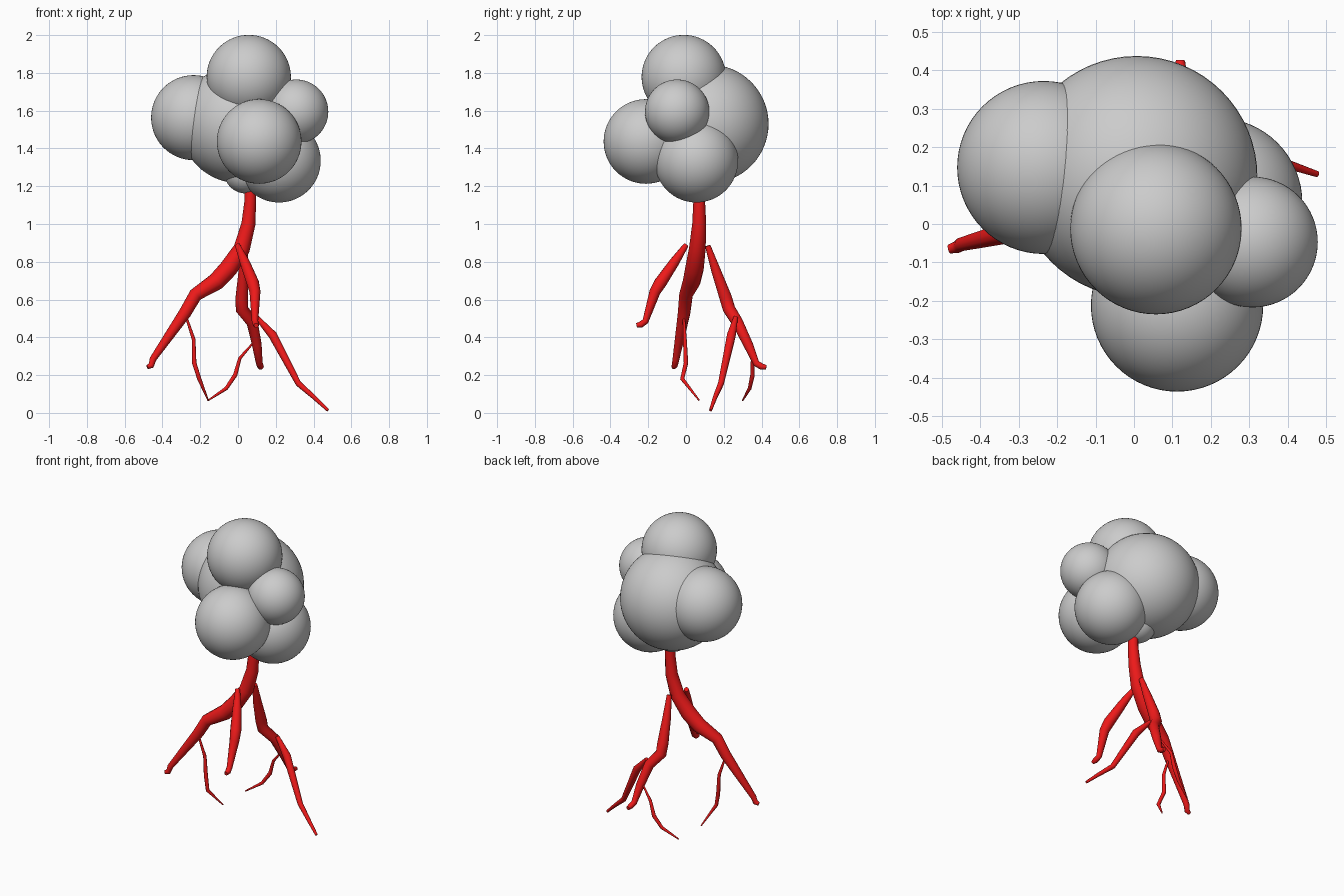
import bpy

red = bpy.data.materials.new("red")
red.diffuse_color = (0.85, 0.01, 0.01, 1)


def ball(name, loc, r):
    bpy.ops.mesh.primitive_uv_sphere_add(segments=64, ring_count=32, radius=r, location=loc)
    ob = bpy.context.object
    ob.name = name
    bpy.ops.object.shade_smooth()


def limb(name, pts):
    """Tapered tube through (x, y, z, radius) points."""
    cu = bpy.data.curves.new(name, 'CURVE')
    cu.dimensions = '3D'
    cu.bevel_depth = 1.0
    cu.bevel_resolution = 4
    cu.use_fill_caps = True
    sp = cu.splines.new('POLY')
    sp.points.add(len(pts) - 1)
    for p, (x, y, z, r) in zip(sp.points, pts):
        p.co = (x, y, z, 1)
        p.radius = r
    ob = bpy.data.objects.new(name, cu)
    bpy.context.collection.objects.link(ob)
    bpy.ops.object.select_all(action='DESELECT')
    bpy.context.view_layer.objects.active = ob
    ob.select_set(True)
    bpy.ops.object.convert(target='MESH')
    ob = bpy.context.object
    ob.name = name
    ob.data.materials.clear()
    ob.data.materials.append(red)
    bpy.ops.object.shade_smooth_by_angle(angle=0.9)


# cloud-like crown
ball("crown_core", (0.007, 0.123, 1.53), 0.314)
ball("crown_top", (0.057, -0.012, 1.778), 0.223)
ball("crown_left", (-0.235, 0.147, 1.563), 0.225)
ball("crown_front", (0.112, -0.212, 1.437), 0.224)
ball("crown_right_small", (0.308, -0.047, 1.595), 0.17)
ball("crown_right_low", (0.217, 0.055, 1.335), 0.221)
ball("crown_underside", (0.04, 0.08, 1.275), 0.113)

# trunk bending into the left limb
limb("trunk", [
    (0.065, 0.07, 1.3, 0.028), (0.065, 0.07, 1.12, 0.031), (0.055, 0.07, 1.0, 0.037),
    (0.02, 0.06, 0.87, 0.044), (-0.05, 0.045, 0.765, 0.049), (-0.115, 0.03, 0.695, 0.047),
    (-0.225, 0.0, 0.625, 0.036), (-0.28, -0.01, 0.53, 0.033), (-0.45, -0.053, 0.285, 0.018),
    (-0.46, -0.06, 0.25, 0.016), (-0.48, -0.065, 0.243, 0.012)])

# main limbs
limb("front_limb", [
    (-0.003, 0.0, 0.888, 0.014), (0.035, -0.06, 0.80, 0.026), (0.078, -0.135, 0.69, 0.033),
    (0.09, -0.165, 0.64, 0.029), (0.09, -0.215, 0.485, 0.017), (0.096, -0.24, 0.467, 0.017),
    (0.096, -0.262, 0.463, 0.012)])
limb("back_limb", [
    (0.04, 0.115, 0.885, 0.015), (0.028, 0.16, 0.75, 0.026), (0.02, 0.21, 0.61, 0.034),
    (0.02, 0.228, 0.55, 0.034), (0.075, 0.272, 0.48, 0.031), (0.1, 0.33, 0.36, 0.026),
    (0.113, 0.372, 0.262, 0.018), (0.12, 0.4, 0.245, 0.017), (0.121, 0.425, 0.241, 0.012)])

# side branch off the back limb
limb("right_branch", [
    (0.1, 0.263, 0.505, 0.012), (0.185, 0.24, 0.41, 0.024), (0.32, 0.185, 0.155, 0.016),
    (0.4, 0.155, 0.085, 0.012), (0.476, 0.13, 0.014, 0.008)])

# twigs
limb("left_twig", [
    (-0.275, -0.012, 0.51, 0.006), (-0.235, -0.006, 0.39, 0.01), (-0.232, 0.0, 0.265, 0.012),
    (-0.205, -0.02, 0.18, 0.011), (-0.158, 0.07, 0.066, 0.004)])
limb("back_twig", [
    (0.08, 0.33, 0.37, 0.005), (0.01, 0.352, 0.29, 0.009), (-0.015, 0.352, 0.2, 0.012),
    (-0.062, 0.337, 0.13, 0.01), (-0.158, 0.3, 0.066, 0.004)])
